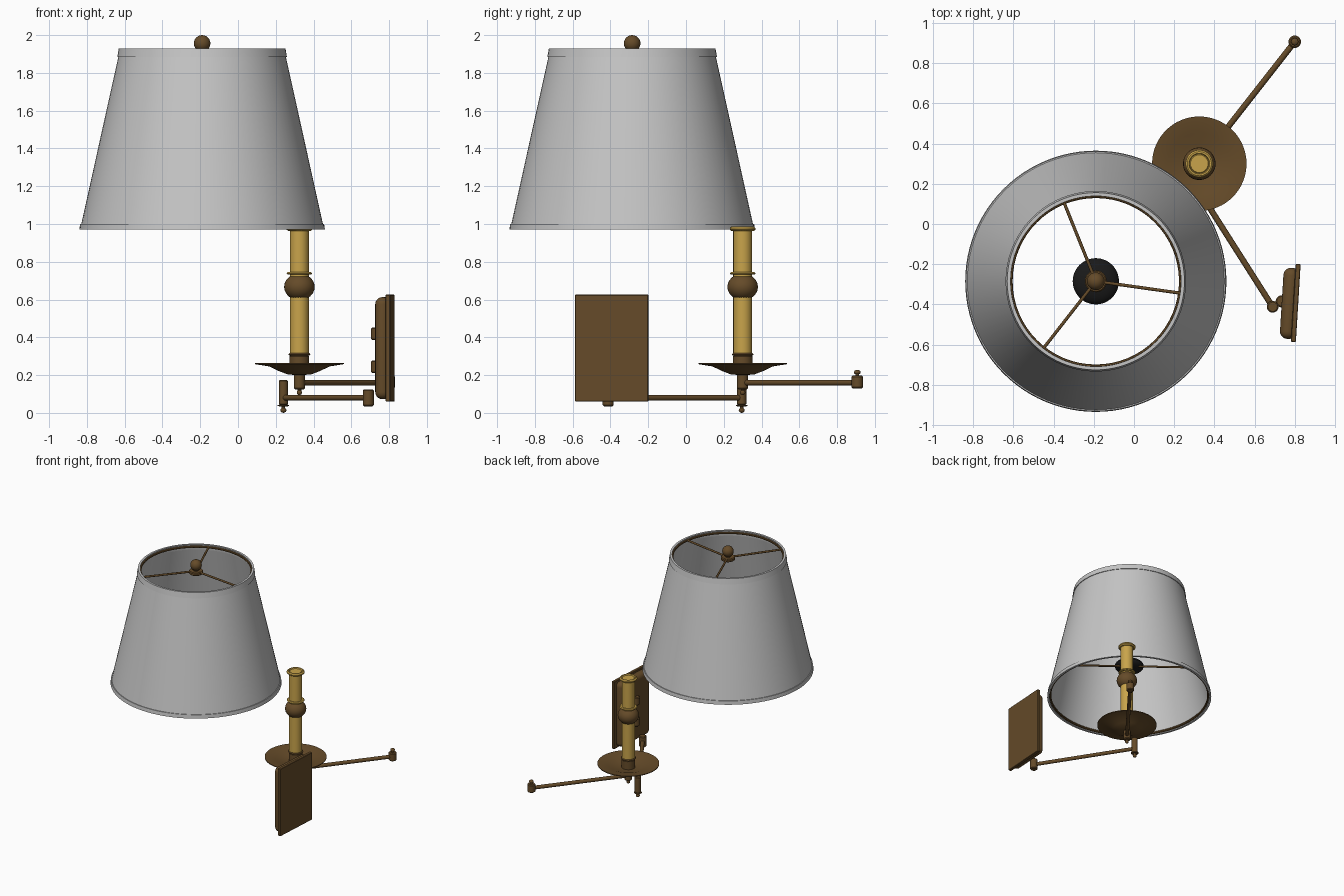
import bpy, bmesh, math
from mathutils import Vector, Matrix

cube = bpy.data.objects.get("Cube")
if cube:
    bpy.data.objects.remove(cube)


def material(name, r, g, b):
    m = bpy.data.materials.new(name)
    m.use_nodes = True
    m.diffuse_color = (r, g, b, 1)
    m.node_tree.nodes["Principled BSDF"].inputs["Base Color"].default_value = (r, g, b, 1)
    return m


BRONZE = material("bronze", 0.13, 0.07, 0.022)
BRASS = material("brass", 0.58, 0.37, 0.07)
FABRIC = material("grey fabric", 0.56, 0.56, 0.56)
BLACK = material("black", 0.01, 0.01, 0.01)


def finish(name, bm, mat, angle=35):
    bmesh.ops.remove_doubles(bm, verts=bm.verts, dist=0.0001)
    bmesh.ops.recalc_face_normals(bm, faces=bm.faces)
    mesh = bpy.data.meshes.new(name)
    bm.to_mesh(mesh)
    bm.free()
    mesh.materials.append(mat)
    mesh.polygons.foreach_set("use_smooth", [True] * len(mesh.polygons))
    mesh.set_sharp_from_angle(angle=math.radians(angle))
    ob = bpy.data.objects.new(name, mesh)
    bpy.context.scene.collection.objects.link(ob)
    return ob


def lathe(name, centre, profile, mat, closed=False, steps=48):
    """Revolve (radius, z) points about a vertical axis."""
    bm = bmesh.new()
    verts = [bm.verts.new((centre[0] + r, centre[1], z)) for r, z in profile]
    edges = [bm.edges.new(p) for p in zip(verts, verts[1:])]
    if closed:
        edges.append(bm.edges.new((verts[-1], verts[0])))
    bmesh.ops.spin(bm, geom=verts + edges, cent=(centre[0], centre[1], 0),
                   axis=(0, 0, 1), angle=math.tau, steps=steps)
    return finish(name, bm, mat)


def post(name, centre, low, high, r, mat=BRONZE):
    b = min(0.006, r / 4)
    return lathe(name, centre, [(0, low), (r - b, low), (r, low + b), (r, high - b),
                                (r - b, high), (0, high)], mat, steps=24)


def ball(name, centre, z, r, mat=BRONZE, squash=1.0):
    arc = [(r * math.cos(math.radians(a)), z + squash * r * math.sin(math.radians(a)))
           for a in range(-90, 91, 15)]
    return lathe(name, centre, arc, mat)


def ring(name, centre, z, major, minor, mat=BRONZE):
    arc = [(major + minor * math.cos(i * math.tau / 8), z + minor * math.sin(i * math.tau / 8))
           for i in range(8)]
    return lathe(name, centre, arc, mat, closed=True, steps=64)


def rod(name, start, end, r, mat=BRONZE):
    a, b = Vector(start), Vector(end)
    bm = bmesh.new()
    turn = (b - a).to_track_quat('Z', 'Y').to_matrix().to_4x4()
    bmesh.ops.create_cone(bm, cap_ends=True, segments=16, radius1=r, radius2=r,
                          depth=(b - a).length,
                          matrix=Matrix.Translation((a + b) / 2) @ turn)
    return finish(name, bm, mat)


def box(name, centre, size, bevel, turn):
    bm = bmesh.new()
    bmesh.ops.create_cube(bm, size=1, matrix=Matrix.Diagonal((*size, 1)))
    bmesh.ops.bevel(bm, geom=bm.edges[:], offset=bevel, segments=5 if bevel > 0.01 else 1,
                    profile=0.5, affect='EDGES')
    ob = finish(name, bm, BRONZE)
    ob.location = centre
    ob.rotation_euler.z = turn


# Shade with trim bands and wire rims
shade = (-0.19, -0.285)
lathe("shade", shade, [(0.643, 0.985), (0.439, 1.905), (0.428, 1.905), (0.632, 0.985)],
      FABRIC, closed=True, steps=96)
lathe("shade_bottom_trim", shade, [(0.65, 0.97), (0.646, 1.0), (0.63, 1.0), (0.632, 0.97)],
      FABRIC, closed=True, steps=96)
lathe("shade_top_trim", shade, [(0.449, 1.885), (0.441, 1.93), (0.424, 1.93), (0.43, 1.885)],
      FABRIC, closed=True, steps=96)
ring("shade_top_wire", shade, 1.912, 0.423, 0.009)
ring("shade_bottom_wire", shade, 0.985, 0.628, 0.01)

# Spider arms at the top, and the sloping set around the socket
for i in range(3):
    a = math.radians(-8 + 120 * i)
    c, s = math.cos(a), math.sin(a)
    rod("spider_arm", (*shade, 1.905), (shade[0] + 0.425 * c, shade[1] + 0.425 * s, 1.912), 0.008)
    rod("socket_arm", (*shade, 1.25),
        (shade[0] + 0.615 * c, shade[1] + 0.615 * s, 1.07), 0.008)
post("spider_hub", shade, 1.885, 1.912, 0.055)
post("finial_neck", shade, 1.905, 1.94, 0.022)
ball("finial", shade, 1.956, 0.044)
ball("socket", shade, 1.25, 0.115, BLACK, 0.4)

# Candle column with drip dish
candle = (0.325, 0.3)
lathe("drip_dish", candle, [(0, 0.2), (0.06, 0.203), (0.11, 0.222), (0.16, 0.246),
                            (0.235, 0.258), (0.235, 0.264), (0.155, 0.255),
                            (0.1, 0.235), (0, 0.228)], BRONZE, steps=64)
post("candle_cup", candle, 0.22, 0.305, 0.052)
post("cup_rim", candle, 0.303, 0.316, 0.058)
post("lower_candle", candle, 0.3, 0.62, 0.05, BRASS)
ball("candle_knop", candle, 0.667, 0.081, BRONZE, 0.87)
post("upper_candle", candle, 0.7, 0.98, 0.05, BRASS)
post("candle_collar", candle, 0.732, 0.745, 0.068, BRASS)
lathe("candle_top", candle, [(0, 0.962), (0.058, 0.962), (0.068, 0.97), (0.068, 0.978),
                             (0.06, 0.986), (0.052, 0.986), (0.048, 0.976), (0, 0.976)], BRASS)

# Swing arms and their joints
elbow, tip, wall = (0.24, 0.295), (0.8, 0.907), (0.69, -0.412)
rod("outer_arm", (*candle, 0.16), (*tip, 0.16), 0.015)
rod("inner_arm", (*elbow, 0.08), (*wall, 0.08), 0.015)
post("candle_joint", candle, 0.125, 0.21, 0.029)
post("candle_joint_pin", candle, 0.108, 0.13, 0.01)
ball("candle_joint_knob", candle, 0.108, 0.014)
post("elbow_joint", elbow, 0.04, 0.175, 0.024)
post("elbow_pin", elbow, 0.01, 0.045, 0.009)
post("elbow_collar", elbow, 0.035, 0.043, 0.03)
ball("elbow_knob", elbow, 0.014, 0.016, BRONZE, 0.85)
post("tip_joint", tip, 0.13, 0.197, 0.031)
post("tip_pin", tip, 0.19, 0.22, 0.01)
ball("tip_knob", tip, 0.215, 0.018, BRONZE, 0.7)
post("wall_joint", wall, 0.035, 0.125, 0.029)

# Wall plate with a rounded front and two sockets
lean = math.radians(-3.5)
box("wall_plate", (0.805, -0.393, 0.343), (0.025, 0.388, 0.565), 0.003, lean)
box("wall_plate_front", (0.775, -0.395, 0.343), (0.08, 0.355, 0.54), 0.038, lean)
for low in (0.21, 0.385):
    post("wall_socket", (0.735, -0.385), low, low + 0.067, 0.03)
